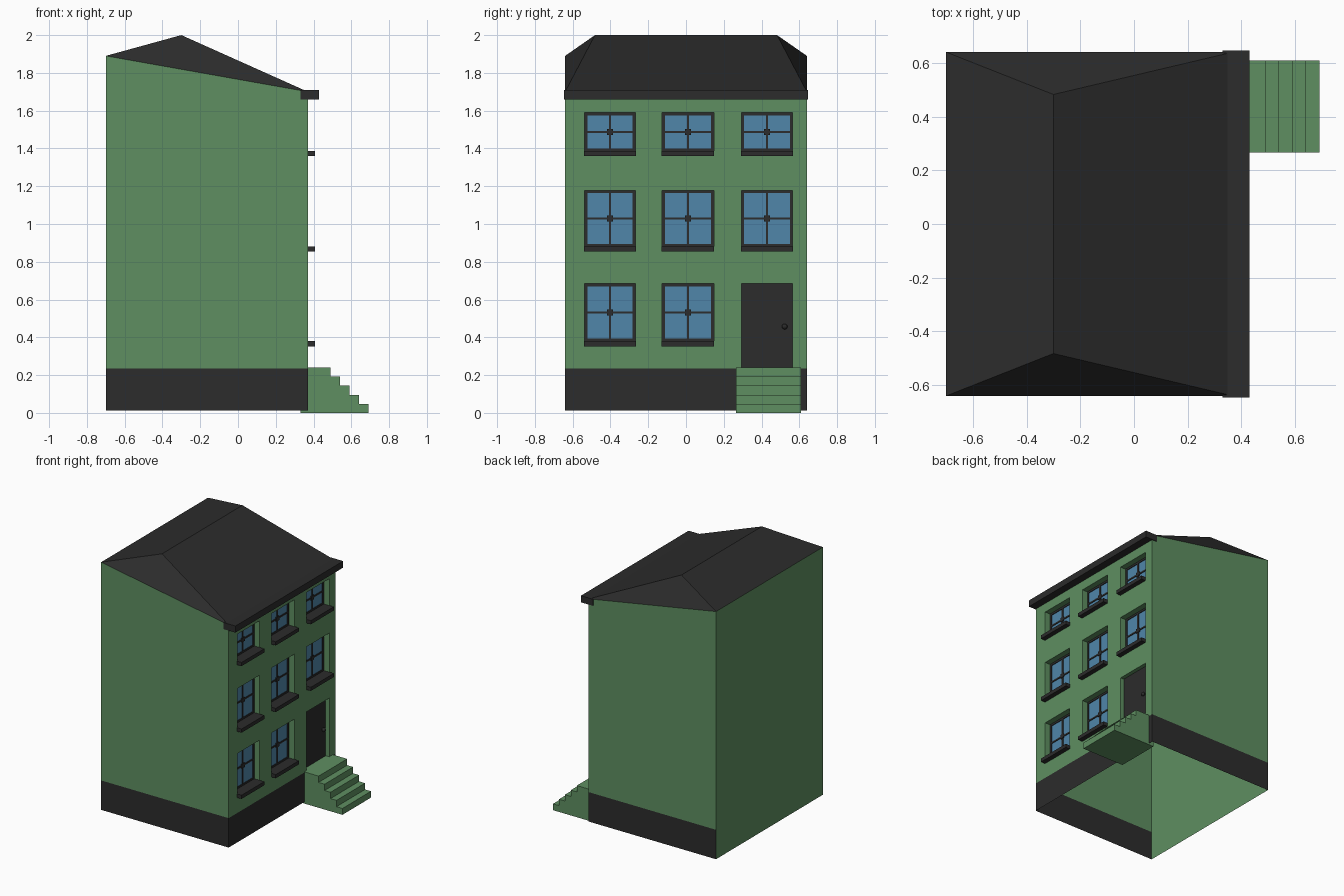
import bpy, bmesh, math

if "Cube" in bpy.data.objects:
    bpy.data.objects.remove(bpy.data.objects["Cube"])

def mat(name, rgb):
    m = bpy.data.materials.new(name)
    m.diffuse_color = (*rgb, 1)
    m.use_nodes = True
    m.node_tree.nodes["Principled BSDF"].inputs["Base Color"].default_value = m.diffuse_color
    return m

GREEN = mat("green wall", (0.113, 0.275, 0.12))
DARK = mat("charcoal", (0.025, 0.025, 0.025))
BLUE = mat("blue glass", (0.08, 0.24, 0.40))

def obj(name, verts, faces, *mats):
    me = bpy.data.meshes.new(name)
    me.from_pydata(verts, [], faces)
    for m in mats:
        me.materials.append(m)
    o = bpy.data.objects.new(name, me)
    bpy.context.collection.objects.link(o)
    return o

def box(name, x, y, z, m):
    v = [(a, b, c) for a in x for b in y for c in z]
    f = [(0, 1, 3, 2), (4, 6, 7, 5), (0, 4, 5, 1), (2, 3, 7, 6), (0, 2, 6, 4), (1, 5, 7, 3)]
    return obj(name, v, f, m)

XB, XF, Y = -0.70, 0.37, 0.64          # back wall, facade, half width
Z0, ZP, ZB, ZF = 0.012, 0.235, 1.89, 1.70   # base, plinth top, rear and front eaves
COLS = [(-0.537, -0.268), (-0.127, 0.147), (0.293, 0.565)]
ROWS = [(0.378, 0.685), (0.88, 1.178), (1.385, 1.59)]
DOOR = (COLS[2], (0.24, 0.685))
windows = [(c, r) for r in ROWS for c in COLS if (c, r) != (COLS[2], ROWS[0])]

# Side and back walls: open sheets, dark plinth on the sides only
for name, s in (("front_side_wall", -1), ("back_side_wall", 1)):
    y = s * Y
    v = [(XB, y, Z0), (XF, y, Z0), (XF, y, ZP), (XB, y, ZP), (XF, y, ZF), (XB, y, ZB)]
    f = [(0, 1, 2, 3), (3, 2, 4, 5)]
    if s > 0:
        f = [q[::-1] for q in f]
    w = obj(name, v, f, GREEN, DARK)
    w.data.polygons[0].material_index = 1
obj("rear_wall", [(XB, Y, Z0), (XB, -Y, Z0), (XB, -Y, ZB), (XB, Y, ZB)], [(0, 1, 2, 3)], GREEN)

# Facade: grid of cells with openings left out, then recessed reveals
bm = bmesh.new()
def quad(pts, mi=0):
    f = bm.faces.new([bm.verts.new(p) for p in pts])
    f.material_index = mi
openings = [(c, r, 0.05) for c, r in windows] + [(*DOOR, 0.03)]
ys = sorted({-Y, Y} | {y for c in COLS for y in c})
zs = sorted({Z0, ZP, ZF, DOOR[1][0]} | {z for r in ROWS for z in r})
for y0, y1 in zip(ys, ys[1:]):
    for z0, z1 in zip(zs, zs[1:]):
        ym, zm = (y0 + y1) / 2, (z0 + z1) / 2
        if any(c[0] < ym < c[1] and r[0] < zm < r[1] for c, r, d in openings):
            continue
        quad([(XF, y0, z0), (XF, y1, z0), (XF, y1, z1), (XF, y0, z1)], int(zm < ZP))
for c, r, d in openings:
    ring = [(c[0], r[0]), (c[1], r[0]), (c[1], r[1]), (c[0], r[1])]
    for (ya, za), (yb, zb) in zip(ring, ring[1:] + ring[:1]):
        quad([(XF, ya, za), (XF - d, ya, za), (XF - d, yb, zb), (XF, yb, zb)])
bmesh.ops.remove_doubles(bm, verts=bm.verts, dist=0.0001)
facade = obj("facade", [], [], GREEN, DARK)
bm.to_mesh(facade.data)
bm.free()

# Windows: pane, thin frame, cross bars with centre boss, projecting sill
xg = XF - 0.05
def plate(name, y, z):
    box(name, (xg - 0.003, xg + 0.005), y, z, DARK)
for (y0, y1), (z0, z1) in windows:
    obj("window_pane", [(xg, y0, z0), (xg, y1, z0), (xg, y1, z1), (xg, y0, z1)], [(0, 1, 2, 3)], BLUE)
    t, ym, zm = 0.015, (y0 + y1) / 2, (z0 + z1) / 2
    for a, b in ((y0, y0 + t), (y1 - t, y1), (ym - 0.006, ym + 0.006)):
        plate("window_upright", (a, b), (z0, z1))
    for a, b in ((z0, z0 + t), (z1 - t, z1), (zm - 0.006, zm + 0.006)):
        plate("window_rail", (y0, y1), (a, b))
    box("window_boss", (xg, xg + 0.008), (ym - 0.016, ym + 0.016), (zm - 0.016, zm + 0.016), DARK)
    box("window_sill", (xg, 0.407), (y0 - 0.002, y1 + 0.002), (z0 - 0.026, z0 + 0.002), DARK)

# Door with round knob
(y0, y1), (z0, z1) = DOOR
xd = XF - 0.03
obj("door", [(xd, y0, z0), (xd, y1, z0), (xd, y1, z1), (xd, y0, z1)], [(0, 1, 2, 3)], DARK)
bpy.ops.mesh.primitive_uv_sphere_add(segments=12, ring_count=8, radius=0.015, location=(xd + 0.015, 0.522, 0.457))
knob = bpy.context.object
knob.name = "door_knob"
knob.data.materials.append(DARK)

# Hipped roof and front cornice
R = 0.482
obj("roof", [(XB, -Y, ZB), (XF, -Y, ZF), (XF, Y, ZF), (XB, Y, ZB), (-0.30, -R, 2.0), (-0.30, R, 2.0)],
    [(0, 1, 4), (1, 2, 5, 4), (2, 3, 5), (3, 0, 4, 5)], DARK)
box("cornice", (0.33, 0.43), (-0.645, 0.645), (1.66, 1.71), DARK)

# Entrance steps: stepped profile extruded across the width
prof = [(0.33, 0.0), (0.69, 0.0)]
for i in range(5):
    prof += [(0.69 - 0.05 * i, 0.048 * (i + 1))]
    prof += [(0.64 - 0.05 * i if i < 4 else 0.33, 0.048 * (i + 1))]
n = len(prof)
v = [(x, y, z) for y in (0.266, 0.608) for x, z in prof]
f = [tuple(range(n)), tuple(range(2 * n - 1, n - 1, -1))]
f += [(i, i + n, (i + 1) % n + n, (i + 1) % n) for i in range(n)]
obj("entrance_steps", v, f, GREEN)
